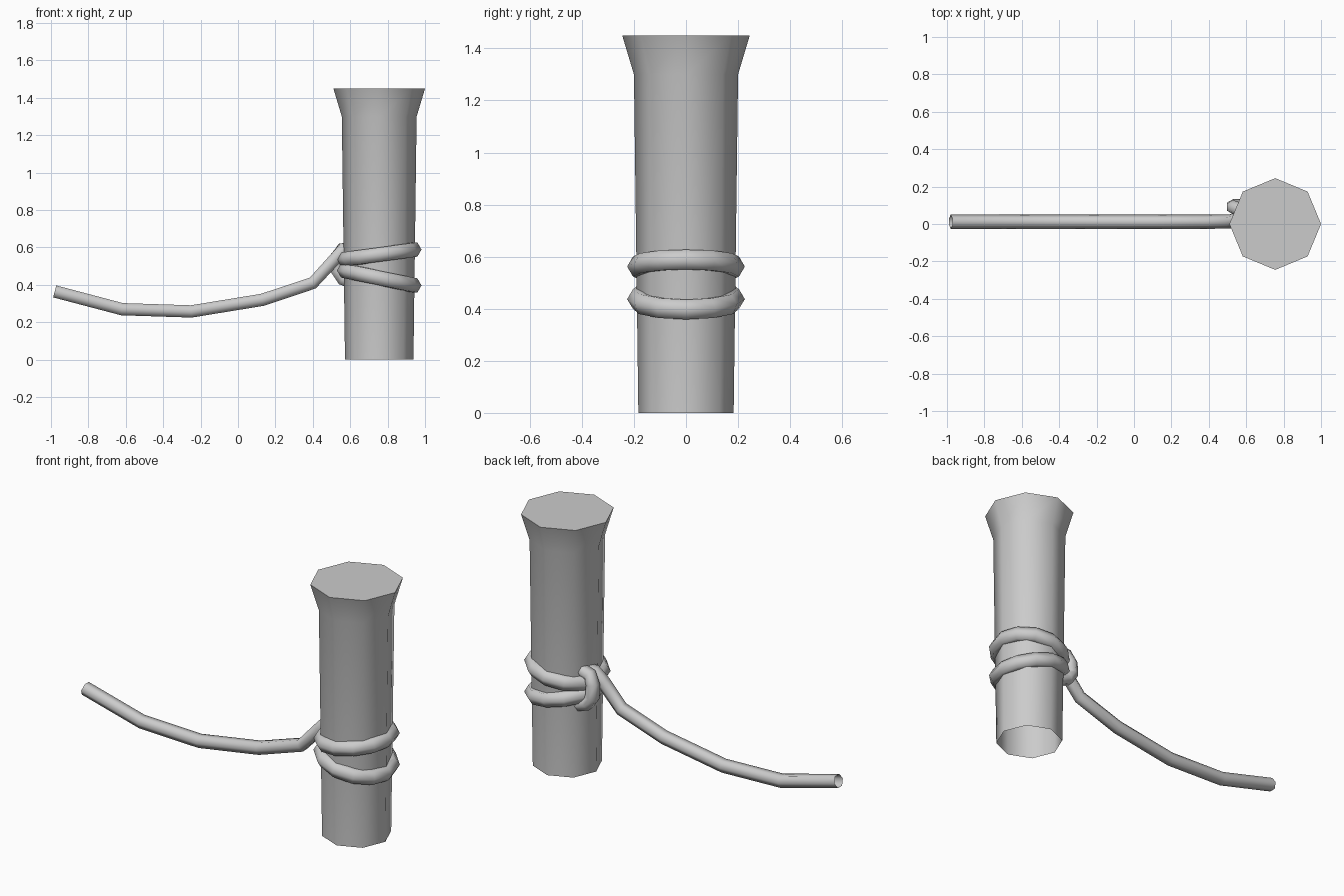
import bpy, bmesh
from math import cos, sin, pi, radians
from mathutils import Vector

cube = bpy.data.objects.get("Cube")
if cube:
    bpy.data.objects.remove(cube, do_unlink=True)

GREY = (0.6, 0.6, 0.6, 1.0)
mat = bpy.data.materials.new("plain grey")
mat.use_nodes = True
mat.diffuse_color = GREY
mat.node_tree.nodes["Principled BSDF"].inputs["Base Color"].default_value = GREY

CX = 0.755  # post axis


def finish(name, bm):
    mesh = bpy.data.meshes.new(name)
    bm.to_mesh(mesh)
    bm.free()
    obj = bpy.data.objects.new(name, mesh)
    bpy.context.collection.objects.link(obj)
    mesh.materials.append(mat)
    bpy.ops.object.select_all(action="DESELECT")
    obj.select_set(True)
    bpy.context.view_layer.objects.active = obj
    bpy.ops.object.shade_smooth_by_angle(angle=radians(75))


def skin(bm, rings, closed=False):
    """Join neighbouring rings of vertices with quads."""
    count = len(rings)
    for i in range(count if closed else count - 1):
        a, b = rings[i], rings[(i + 1) % count]
        n = len(a)
        for j in range(n):
            k = (j + 1) % n
            bm.faces.new((a[j], a[k], b[k], b[j]))


def rope(name, path, radius, side, closed=False, sides=6):
    """Sweep a polygon along a path; side(p) gives a reference direction."""
    bm = bmesh.new()
    pts = [Vector(p) for p in path]
    n = len(pts)
    rings = []
    for i, p in enumerate(pts):
        before = pts[(i - 1) % n] if closed else pts[max(i - 1, 0)]
        after = pts[(i + 1) % n] if closed else pts[min(i + 1, n - 1)]
        t = (after - before).normalized()
        u = side(p)
        u = (u - t * u.dot(t)).normalized()
        v = t.cross(u)
        rings.append([bm.verts.new(p + radius * (u * cos(2 * pi * j / sides) + v * sin(2 * pi * j / sides)))
                      for j in range(sides)])
    skin(bm, rings, closed)
    finish(name, bm)


def across(p):
    return Vector((0, 1, 0))


def outward(p):
    return Vector((p.x - CX, p.y, 0))


# Eight-sided post with a flared, capped top and an open foot
bm = bmesh.new()
rings = [[bm.verts.new((CX + r * cos(j * pi / 4), r * sin(j * pi / 4), z)) for j in range(8)]
         for r, z in ((0.183, 0), (0.2, 1.3), (0.245, 1.45))]
skin(bm, rings)
bm.faces.new(rings[-1])
finish("post", bm)

# Two wraps that converge towards the knot
for name, height, tilt in (("upper_wrap", 0.562, 0.027), ("lower_wrap", 0.437, -0.04)):
    loop = [(CX + 0.182 * cos(a), 0.182 * sin(a), height + tilt * cos(a))
            for a in (i * pi / 6 for i in range(12))]
    rope(name, loop, 0.044, outward, closed=True)

# Slack rope rising into the knot
rope("slack_rope", [(-0.98, 0.012, 0.365), (-0.62, 0.012, 0.27), (-0.25, 0.012, 0.258),
                    (0.13, 0.012, 0.32), (0.4, 0.012, 0.41), (0.515, 0.014, 0.535),
                    (0.56, 0.03, 0.59), (0.62, 0.05, 0.6)], 0.038, across)

# Knot strand passing over both wraps
rope("knot_strand", [(0.62, 0.07, 0.6), (0.555, 0.08, 0.59), (0.53, 0.09, 0.545),
                     (0.53, 0.095, 0.475), (0.56, 0.095, 0.43), (0.62, 0.09, 0.41)], 0.038, across)
